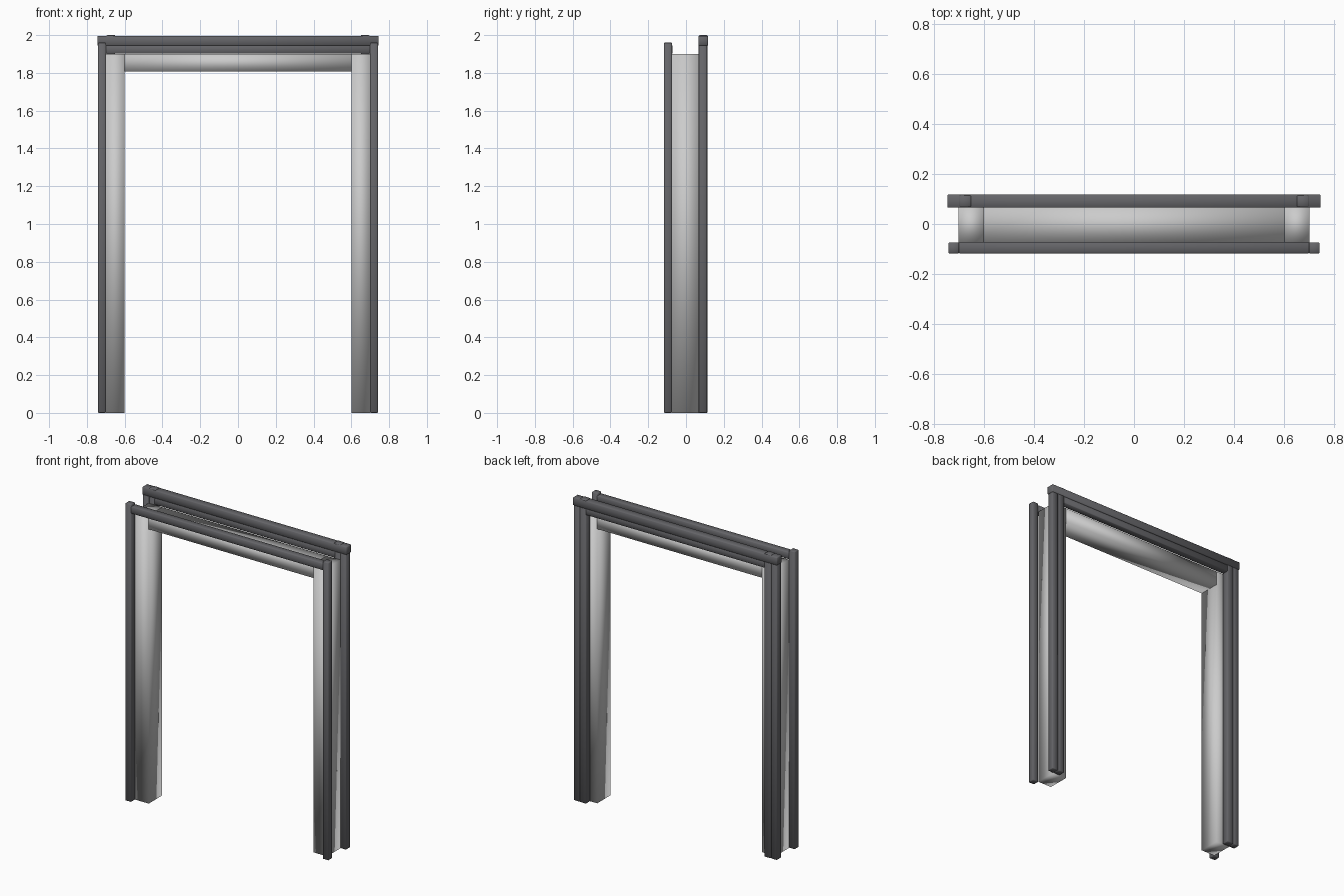
import bpy, bmesh

if "Cube" in bpy.data.objects:
    bpy.data.objects.remove(bpy.data.objects["Cube"])

dark = bpy.data.materials.new("dark_trim")
dark.diffuse_color = (0.13, 0.13, 0.14, 1)
dark.use_nodes = True
dark.node_tree.nodes["Principled BSDF"].inputs["Base Color"].default_value = dark.diffuse_color


def box(name, x, y, z, mat=None, bevel=0.0):
    """Softly shaded box spanning the given x, y and z ranges."""
    bm = bmesh.new()
    bmesh.ops.create_cube(bm, size=1)
    for v in bm.verts:
        for i, (lo, hi) in enumerate((x, y, z)):
            v.co[i] = lo if v.co[i] < 0 else hi
    if bevel:
        bmesh.ops.bevel(bm, geom=bm.edges[:], offset=bevel, segments=1,
                        affect='EDGES')
    for f in bm.faces:
        f.smooth = True
    me = bpy.data.meshes.new(name)
    bm.to_mesh(me)
    bm.free()
    ob = bpy.data.objects.new(name, me)
    bpy.context.collection.objects.link(ob)
    if mat:
        me.materials.append(mat)
    return ob


def pair(name, x, y, z, mat=None, bevel=0.0):
    """Same box on the left and the right."""
    box(name + "_right", x, y, z, mat, bevel)
    box(name + "_left", (-x[1], -x[0]), y, z, mat, bevel)


B = 0.003

# Pale lining: two jambs and the header between them
pair("jamb", (0.60, 0.70), (-0.073, 0.068), (0, 1.90))
box("header", (-0.60, 0.60), (-0.073, 0.068), (1.808, 1.90))

# Front trim: outer posts and a rail
pair("front_post", (0.698, 0.741), (-0.117, -0.074), (0, 1.96), dark, B)
box("front_rail", (-0.70, 0.70), (-0.117, -0.071), (1.902, 1.947), dark, B)

# Back trim: doubled posts, lower rail and long top rail
pair("back_outer_post", (0.698, 0.741), (0.067, 0.112), (0, 1.96), dark, B)
pair("back_inner_post", (0.65, 0.697), (0.068, 0.113), (0, 2.0), dark, B)
box("back_lower_rail", (-0.66, 0.66), (0.067, 0.111), (1.902, 1.947), dark, B)
box("back_top_rail", (-0.745, 0.745), (0.065, 0.117), (1.945, 1.996), dark, B)
